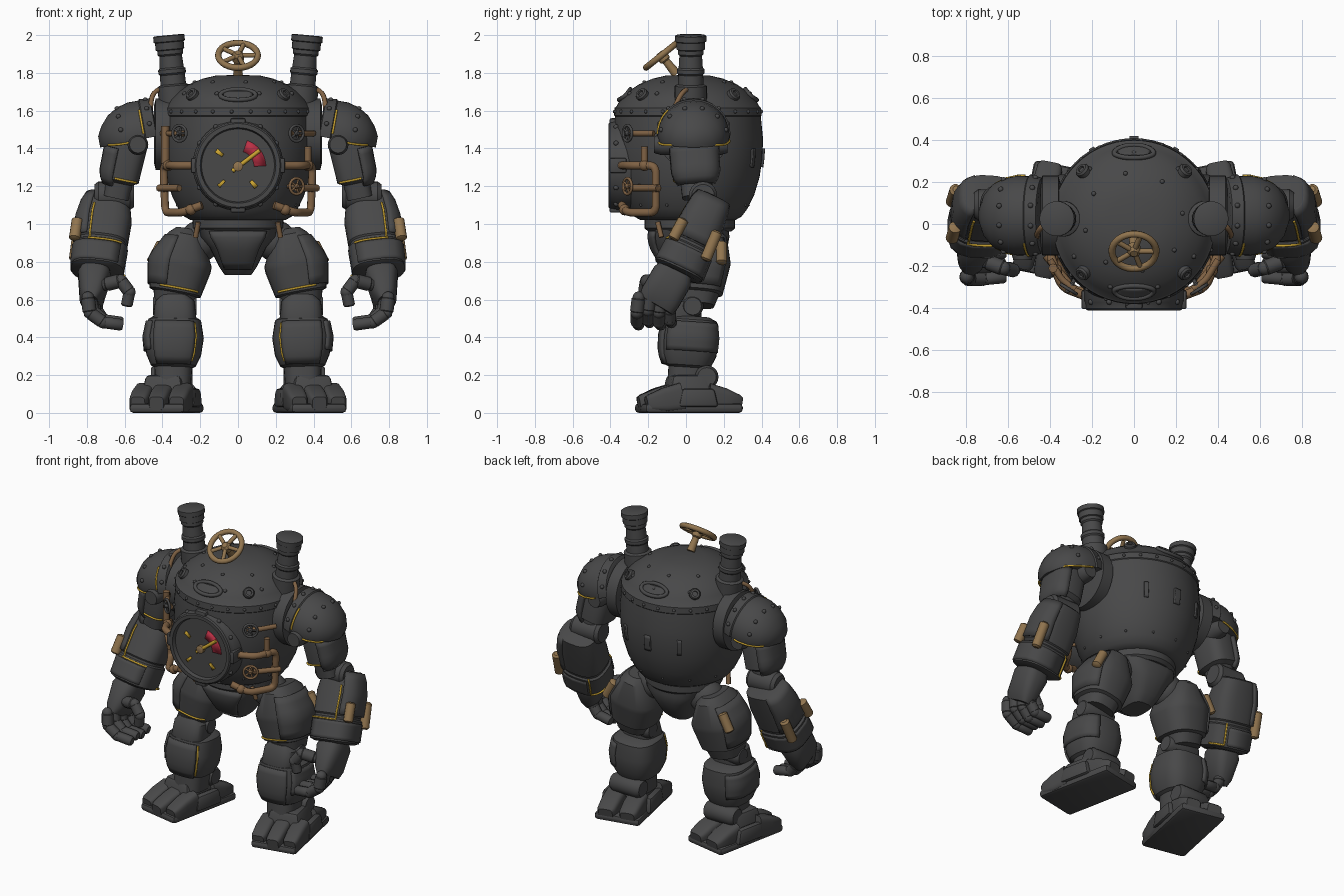
import bpy, bmesh, math
from mathutils import Vector, Matrix

cube = bpy.data.objects.get("Cube")
if cube:
    bpy.data.objects.remove(cube)

def material(name, rgb):
    m = bpy.data.materials.new(name)
    m.use_nodes = True
    m.diffuse_color = (*rgb, 1)
    m.node_tree.nodes["Principled BSDF"].inputs["Base Color"].default_value = (*rgb, 1)
    return m

IRON = material("dark iron", (.065, .065, .066))
COPPER = material("copper pipe", (.215, .122, .058))
BRASS = material("brass", (.28, .175, .077))
YELLOW = material("worn yellow", (.58, .36, .03))
RED = material("gauge red", (.5, .03, .06))
parts, BOTH = {}, (1, -1)

def finish(name, bm, mat, mirror=False, solid=0):
    bmesh.ops.recalc_face_normals(bm, faces=bm.faces[:])
    for f in bm.faces:
        f.smooth = True
    for e in bm.edges:
        e.smooth = e.calc_face_angle(0) < .6
    mesh = bpy.data.meshes.new(name)
    bm.to_mesh(mesh)
    bm.free()
    mesh.materials.append(mat)
    ob = bpy.data.objects.new(name, mesh)
    bpy.context.collection.objects.link(ob)
    if solid:
        ob.modifiers.new("Thickness", "SOLIDIFY").thickness = solid
    if mirror:
        ob.modifiers.new("Mirror", "MIRROR")

def point(p0, p1, t, rx, ry, a, square=2):
    n = (p1 - p0).normalized()
    ref = Vector((0, 1, 0)) if abs(n.x) > .7 else Vector((1, 0, 0))
    u = (ref - n * ref.dot(n)).normalized()
    x, y = (math.copysign(abs(k) ** (2 / square), k) for k in (math.cos(a), math.sin(a)))
    return p0 + (p1 - p0) * t + u * rx * x + n.cross(u) * ry * y

def tube(name, p0, p1, rings, mat=IRON, mirror=True, n=28, square=2, cut=None):
    """Loft round or squarish rings (t, rx, ry) along an axis."""
    p0, p1 = Vector(p0), Vector(p1)
    rings = [(r[0], r[1], r[-1]) for r in rings]
    parts[name] = (p0, p1, rings, square)
    bm = bmesh.new()
    loops = [[bm.verts.new(point(p0, p1, *r, math.tau * i / n, square)) for i in range(n)] for r in rings]
    for a, b in zip(loops, loops[1:]):
        for i in range(n):
            bm.faces.new((a[i], a[i - 1], b[i - 1], b[i]))
    bm.faces.new(loops[0])
    bm.faces.new(loops[-1])
    if cut:
        geom = bm.verts[:] + bm.edges[:] + bm.faces[:]
        bmesh.ops.bisect_plane(bm, geom=geom, plane_co=cut[0], plane_no=cut[1], clear_outer=True)
        bmesh.ops.holes_fill(bm, edges=[e for e in bm.edges if e.is_boundary])
    finish(name, bm, mat, mirror)

def drum(name, p0, p1, r, mat=IRON, mirror=True, n=20):
    tube(name, p0, p1, [(0, r * .8), (.1, r), (.9, r), (1, r * .8)], mat, mirror, n)

def at(part, t, deg, lift=0):
    """Point on the surface of a lofted part."""
    p0, p1, rings, square = parts[part]
    for a, b in zip(rings, rings[1:]):
        if a[0] <= t <= b[0]:
            f = (t - a[0]) / max(b[0] - a[0], 1e-6)
            rx, ry = (a[i] + (b[i] - a[i]) * f + lift for i in (1, 2))
            return point(p0, p1, t, rx, ry, math.radians(deg), square)

def patch(name, part, t0, t1, a0, a1, lift=.01, mirror=True):
    bm = bmesh.new()
    rows = [[bm.verts.new(at(part, t0 + (t1 - t0) * i / 6, a0 + (a1 - a0) * j / 10, lift))
             for j in range(11)] for i in range(7)]
    for a, b in zip(rows, rows[1:]):
        for j in range(10):
            bm.faces.new((a[j], a[j + 1], b[j + 1], b[j]))
    finish(name, bm, IRON, mirror, .02)

def box(name, loc, size, base, mirror=True, taper=1, bevel=.02):
    bm = bmesh.new()
    bmesh.ops.create_cube(bm, size=1)
    for v in bm.verts:
        v.co.xy *= taper if v.co.z > 0 else 1
    bm.transform(Matrix.Diagonal((*size, 1)))
    bmesh.ops.bevel(bm, geom=bm.edges[:], offset=bevel, segments=2, affect="EDGES", profile=.5)
    bm.transform(base @ Matrix.Translation(loc))
    finish(name, bm, IRON, mirror)

def balls(name, points, r, mirror=True, mat=IRON, detail=2):
    bm = bmesh.new()
    for p in points:
        bmesh.ops.create_icosphere(bm, subdivisions=detail, radius=r, matrix=Matrix.Translation(p))
    finish(name, bm, mat, mirror)

def pipe(name, points, r, mat=COPPER, sides=(1,), closed=False, bend=0):
    pts = [Vector(p) for p in points]
    path = pts[:1]
    for a, b, c in zip(pts, pts[1:], pts[2:]):
        s, e = b + (a - b).normalized() * bend, b + (c - b).normalized() * bend
        path += [s.lerp(b, k / 4).lerp(b.lerp(e, k / 4), k / 4) for k in range(5)] if bend else [b]
    path.append(pts[-1])
    for side in sides:
        cu = bpy.data.curves.new(name, "CURVE")
        cu.dimensions = "3D"
        cu.bevel_depth, cu.bevel_resolution, cu.use_fill_caps = r, 2, True
        sp = cu.splines.new("POLY")
        sp.points.add(len(path) - 1)
        sp.use_cyclic_u = closed
        for q, p in zip(sp.points, path):
            q.co = (p.x * side, p.y, p.z, 1)
        cu.materials.append(mat)
        label = name if len(sides) == 1 else ("left_" if side > 0 else "right_") + name
        bpy.context.collection.objects.link(bpy.data.objects.new(label, cu))

def wheel(name, centre, back, radius, r, mat):
    c, b = Vector(centre), Vector(back)
    rim = [point(c, c + b, 0, radius, radius, math.tau * i / 30) for i in range(30)]
    pipe(name + "_rim", rim, r, mat, closed=True)
    for i in range(0, 30, 6):
        pipe(name + "_spoke", [c, rim[i]], r * .75, mat)
    tube(name + "_stem", c - b * .15, c + b, [(0, r), (.1, r * 1.8), (.35, r * 1.8), (.4, r * 1.2), (1, r * 1.5)], mat, False)

def trim(name, part, path):
    pipe(name, [at(part, t, a, .003) for t, a in path], .006, YELLOW, BOTH)

def canister(name, part, t0, t1, deg):
    ends = [at(part, t, deg, .017) for t in (t0, t1)]
    tube(name, *ends, [(0, .016), (.06, .03), (.94, .03), (1, .016)], BRASS, n=14)

# Boiler body with riveted dome
tube("boiler_body", (0, .01, 0), (0, .01, 1),
     [(1.02, .25), (1.04, .285), (1.08, .315), (1.15, .35), (1.25, .38), (1.35, .394), (1.45, .398), (1.57, .386),
      (1.575, .391), (1.615, .388), (1.62, .38), (1.66, .357), (1.7, .318), (1.74, .258), (1.77, .185), (1.785, .12),
      (1.79, .001)], mirror=False, n=56)
tube("waist_collar", (0, .02, .96), (0, .02, 1.05), [(0, .22), (.2, .24), (.7, .24), (1, .22)], mirror=False, n=40)
for label, z, step, r in (("rim", 1.595, 15, .01), ("dome", 1.69, 40, .012), ("crown", 1.75, 45, .011), ("lower", 1.1, 30, .008)):
    balls(label + "_rivets", [at("boiler_body", z, a) for a in range(10, 370, step)], r, False)
for label, a in (("front", -90), ("rear", 90)):
    turns = [math.tau * i / 28 for i in range(28)]
    loop = [at("boiler_body", 1.685 + .028 * math.sin(k), a + 16 * math.cos(k), .006) for k in turns]
    pipe(label + "_hatch_rim", loop, .012, IRON, closed=True)
    patch(label + "_hatch_panel", "boiler_body", 1.665, 1.705, a - 13, a + 13, .01, False)
for a in (-45, 45):
    p = at("boiler_body", 1.68, a)
    out = Vector((p.x, p.y, .25)).normalized() * .025
    tube("dome_ports", p - out, p + out, [(0, .035), (.8, .035), (1, .028), (1, .016), (.8, .015)], n=18)
patch("rear_panels", "boiler_body", 1.3, 1.4, 58, 62)
patch("rear_hatch", "boiler_body", 1.3, 1.4, 87, 93, .012, False)

# Pressure gauge
tube("gauge_housing", (0, -.26, 1.31), (0, -.41, 1.31),
     [(0, .24), (.7, .24), (.75, .235), (.95, .23), (1, .222), (1, .2), (.85, .193)], mirror=False, n=48)
for i in range(12):
    spin = Matrix.Translation((0, 0, 1.31)) @ Matrix.Rotation(math.pi * i / 6, 4, "Y")
    if i % 3:
        balls("gauge_bolt", [spin @ Vector((0, -.37, .235))], .014, False)
    else:
        box("gauge_clamp", (0, -.36, .225), (.08, .09, .05), spin, False, bevel=.01)
for name, r0, r1, a0, a1, mat in (("red_zone", .085, .148, 2, 71, RED), ("upper_tick", .1, .145, 138, 148, YELLOW),
                                  ("left_tick", .1, .145, 221, 229, YELLOW), ("right_tick", .1, .145, -53, -43, YELLOW)):
    bm = bmesh.new()
    arc = [math.radians(a0 + (a1 - a0) * i / 12) for i in range(13)]
    ring = [(r0, a) for a in arc] + [(r1, a) for a in reversed(arc)]
    bm.faces.new([bm.verts.new((r * math.cos(a), -.392, 1.302 + r * math.sin(a))) for r, a in ring])
    finish(name, bm, mat, solid=.006)
pipe("gauge_needle", [(-.03, -.397, 1.28), (.115, -.397, 1.39)], .011, YELLOW)
drum("gauge_hub", (0, -.38, 1.305), (0, -.41, 1.305), .026, BRASS, False)

# Chimneys and top handwheel
tube("chimneys", (.328, .025, 1.58), (.367, .025, 2),
     [(0, .085), (.36, .085), (.38, .068), (.5, .066), (.52, .073), (.57, .073), (.59, .064), (.74, .06), (.76, .068),
      (.81, .068), (.82, .076), (.91, .076), (.92, .083), (.99, .083), (1, .075)])
wheel("top_handwheel", (0, -.13, 1.893), (0, .08, -.1), .105, .017, BRASS)

# Pipes and valves on the chest
pipe("side_pipe", [(.21, -.35, 1.31), (.34, -.3, 1.31), (.395, -.16, 1.31), (.385, -.16, 1.06), (.3, -.31, 1.06),
                   (.19, -.34, 1.1)], .022, sides=BOTH, bend=.04)
pipe("middle_pipe", [(.31, -.28, 1.19), (.42, -.15, 1.19)], .018, sides=BOTH)
pipe("upper_pipe", [(.28, -.31, 1.48), (.34, -.27, 1.48), (.4, -.17, 1.48)], .016, sides=BOTH, bend=.03)
pipe("left_riser", [(.37, -.22, 1.31), (.37, -.22, 1.41)], .018)
pipe("right_riser", [(-.385, -.21, 1.52), (-.385, -.21, 1.32)], .022)
pipe("shoulder_pipe", [(.39, .02, 1.72), (.45, -.02, 1.7), (.465, -.06, 1.62), (.45, -.1, 1.5)], .013, sides=BOTH, bend=.04)
pipe("hip_piston", [(.21, -.15, 1.01), (.225, -.13, .93)], .014, sides=BOTH)
balls("pipe_joints", [(.23, -.34, 1.31), (.39, -.16, 1.19), (.25, -.325, 1.075), (.37, -.22, 1.31)], .03, mat=COPPER)
for x, z, mat in ((.31, 1.48, IRON), (-.31, 1.48, IRON), (.31, 1.2, COPPER)):
    wheel("chest_valve", (x, -.31, z), (-x * .2, .1, 0), .042, .008, mat)

# Shoulders and arms
drum("shoulder_rings", (.35, .04, 1.475), (.445, .04, 1.475), .19, n=36)
tube("shoulder_armour", (.43, .04, 1.49), (.735, .04, 1.435),
     [(0, .165), (.02, .18), (.2, .195, .185), (.22, .187, .178), (.4, .19, .178), (.6, .177, .162), (.78, .15, .128),
      (.92, .1, .078), (1, .03)], n=44, cut=((.73, 0, 1.405), (-.2, 0, -1)))
balls("shoulder_rivets", [at("shoulder_armour", t, a) for t in (.1, .6) for a in range(15, 180, 30)], .013)
rim = [t / 20 for t in range(6, 18)]
trim("shoulder_trim", "shoulder_armour", [(t, 187 + t * 8) for t in rim] + [(t, -7 - t * 8) for t in rim[::-1]])
trim("shoulder_collar_trim", "shoulder_armour", [(.23, a) for a in range(135, 181, 9)])
drum("shoulder_pivots", (.53, -.17, 1.42), (.53, .22, 1.42), .055)
tube("upper_arms", (.575, .04, 1.46), (.645, .06, 1.14),
     [(0, .09, .11), (.15, .105, .12), (.7, .1, .115), (.75, .07, .085), (1, .07, .08)], square=3)
patch("upper_arm_plates", "upper_arms", .2, .82, -75, 75, .018)
trim("upper_arm_trim", "upper_arms", [(.68, a) for a in range(80, 150, 10)])
drum("elbows", (.55, .09, 1.15), (.76, .09, 1.15), .075)
tube("forearms", (.69, .145, 1.14), (.745, -.045, .74),
     [(0, .1, .08), (.02, .12, .1), (.3, .145, .115), (.6, .14, .125), (.62, .133, .118), (.65, .133, .118),
      (.67, .145, .128), (.97, .14, .135), (1, .11, .11)], square=2.8)
patch("forearm_guards", "forearms", .01, .6, -65, 65, .012)
patch("forearm_cuffs", "forearms", .7, .95, -110, 130, .008)
trim("forearm_trim", "forearms", [(t / 20, 72) for t in range(4, 14)] + [(.68, a) for a in range(72, 141, 10)])
trim("rear_forearm_trim", "forearms", [(t / 20, 240) for t in range(13, 20)] + [(.95, a) for a in range(240, 181, -10)])
canister("forearm_canisters", "forearms", .42, .7, 36)
canister("rear_forearm_canisters", "forearms", .38, .76, -38)

# Hands
tube("palms", (.755, -.05, .76), (.78, -.16, .57), [(0, .075, .09), (.2, .088, .11), (.8, .065, .11), (1, .04, .1)], square=3)
digits = [("thumb", [(.7, -.18, .68), (.62, -.21, .7), (.575, -.22, .64), (.59, -.21, .565)])]
for i in range(4):
    y, x, z = -.25 + i * .058, -.012 * i, .012 * (i % 2)
    digits.append((f"finger_{i + 1}", [(.795 + x, y, .61), (.785 + x, y - .01, .53 + z), (.715, y - .01, .48 + z), (.61, y, .465 + z)]))
for name, joints in digits:
    for k, (a, b) in enumerate(zip(joints, joints[1:])):
        drum(f"{name}_segment_{k + 1}", a, b, .037 - k * .003, n=12)
    balls(name + "_knuckles", joints[:-1], .034)

# Pelvis and legs
tube("pelvis", (0, .02, 1.02), (0, .02, .73),
     [(0, .22, .2), (.3, .2, .21), (.5, .15, .2), (.85, .1, .14), (1, .07, .09)], mirror=False, square=3)
patch("pelvis_plate", "pelvis", .2, .9, 55, 125, .015, False)
balls("hip_joints", [(.2, .06, .91)], .11, detail=3)
tube("thighs", (.27, .08, .97), (.345, .05, .57),
     [(0, .06, .1), (.08, .095, .14), (.42, .165, .17), (.5, .165, .165), (.83, .138, .14), (.85, .115, .12), (1, .1, .1)], square=2.6)
patch("thigh_plates", "thighs", .12, .78, -50, 75)
trim("thigh_trim", "thighs", [(.79, a) for a in range(60, 141, 10)])
canister("thigh_canisters", "thighs", .2, .5, -36)
drum("knees", (.22, .035, .565), (.45, .035, .565), .058)
tube("knee_guards", (.335, 0, .62), (.335, -.02, .46), [(0, .07), (.2, .105, .085), (.8, .115, .1), (1, .1, .09)], square=3)
tube("shins", (.335, .025, .51), (.345, 0, .14),
     [(0, .11, .1), (.05, .14, .14), (.3, .157, .155), (.55, .145, .15), (.7, .12, .125), (.73, .1, .1), (1, .095, .1)], square=2.8)
patch("shin_plates", "shins", .08, .7, 55, 125, .012)
patch("calf_plates", "shins", .08, .5, -70, 40, .012)
trim("shin_trim", "shins", [(t / 20, 130) for t in range(2, 14)])
drum("ankles", (.24, .11, .19), (.46, .11, .19), .062)

# Feet, turned slightly outward, with sloped toes and heels
turn = Matrix.Translation((.378, .015, 0)) @ Matrix.Rotation(.2, 4, "Z")
box("soles", (0, 0, .025), (.3, .53, .05), turn)
box("insteps", (0, -.01, .12), (.25, .25, .16), turn, taper=.75)
for name, x, y0, y1, wide in (("inner_toe", -.105, -.06, -.25, .054), ("middle_toe", 0, -.06, -.27, .054),
                              ("outer_toe", .105, -.06, -.25, .054), ("inner_heel", -.072, .08, .265, .066),
                              ("outer_heel", .072, .08, .265, .066)):
    tube(name, turn @ Vector((x, y0, .085)), turn @ Vector((x, y1, .05)),
         [(0, wide, .075), (.5, wide, .065), (.9, wide * .9, .045), (1, wide * .7, .035)], square=4)
for x in (-.14, .14):
    box("foot_side_plate", (x, .02, .08), (.06, .22, .1), turn, taper=.8)
